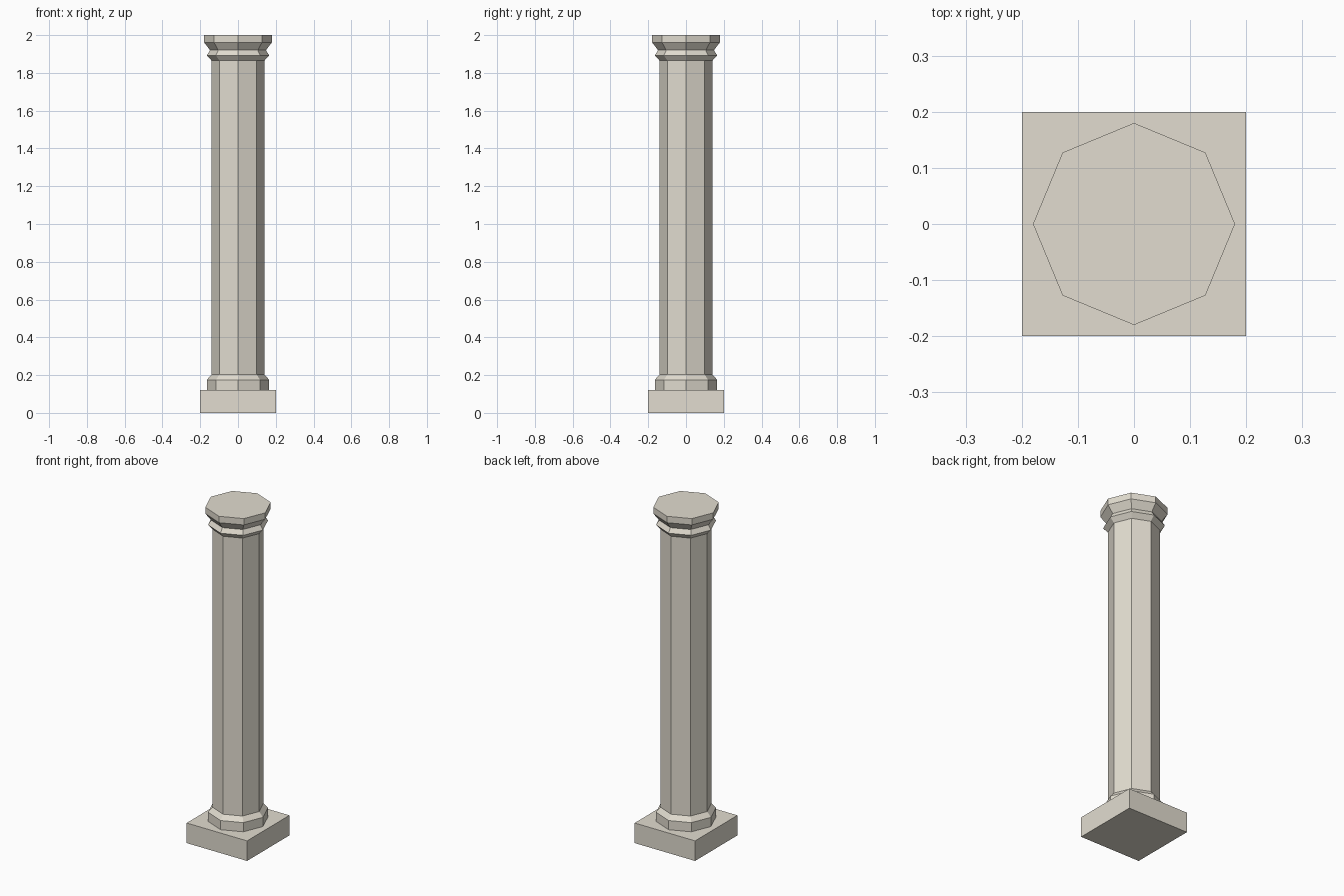
import bpy, bmesh
from math import cos, sin, tau

if "Cube" in bpy.data.objects:
    bpy.data.objects.remove(bpy.data.objects["Cube"])

stone = bpy.data.materials.new("stone")
stone.diffuse_color = (0.76, 0.72, 0.63, 1)
stone.use_nodes = True
stone.node_tree.nodes["Principled BSDF"].inputs["Base Color"].default_value = stone.diffuse_color


def finish(name, bm):
    bmesh.ops.recalc_face_normals(bm, faces=bm.faces)
    mesh = bpy.data.meshes.new(name)
    bm.to_mesh(mesh)
    bm.free()
    mesh.materials.append(stone)
    obj = bpy.data.objects.new(name, mesh)
    bpy.context.collection.objects.link(obj)


def lathe(name, profile, sides=8):
    """Stack rings of (radius, z) and cap both ends."""
    bm = bmesh.new()
    rings = [[bm.verts.new((r * cos(tau * i / sides), r * sin(tau * i / sides), z))
              for i in range(sides)] for r, z in profile]
    for a, b in zip(rings, rings[1:]):
        for i in range(sides):
            j = (i + 1) % sides
            bm.faces.new((a[i], a[j], b[j], b[i]))
    bm.faces.new(rings[0])
    bm.faces.new(rings[-1])
    finish(name, bm)


# Square plinth
bm = bmesh.new()
bmesh.ops.create_cube(bm, size=1)
bmesh.ops.scale(bm, vec=(0.4, 0.4, 0.12), verts=bm.verts)
bmesh.ops.translate(bm, vec=(0, 0, 0.06), verts=bm.verts)
finish("plinth", bm)

# Octagonal column: base moulding, shaft, collar and flared capital
lathe("column", [
    (0.165, 0.12), (0.165, 0.175), (0.14, 0.203),
    (0.14, 1.865), (0.165, 1.893), (0.148, 1.92),
    (0.18, 1.962), (0.18, 2.0)])
